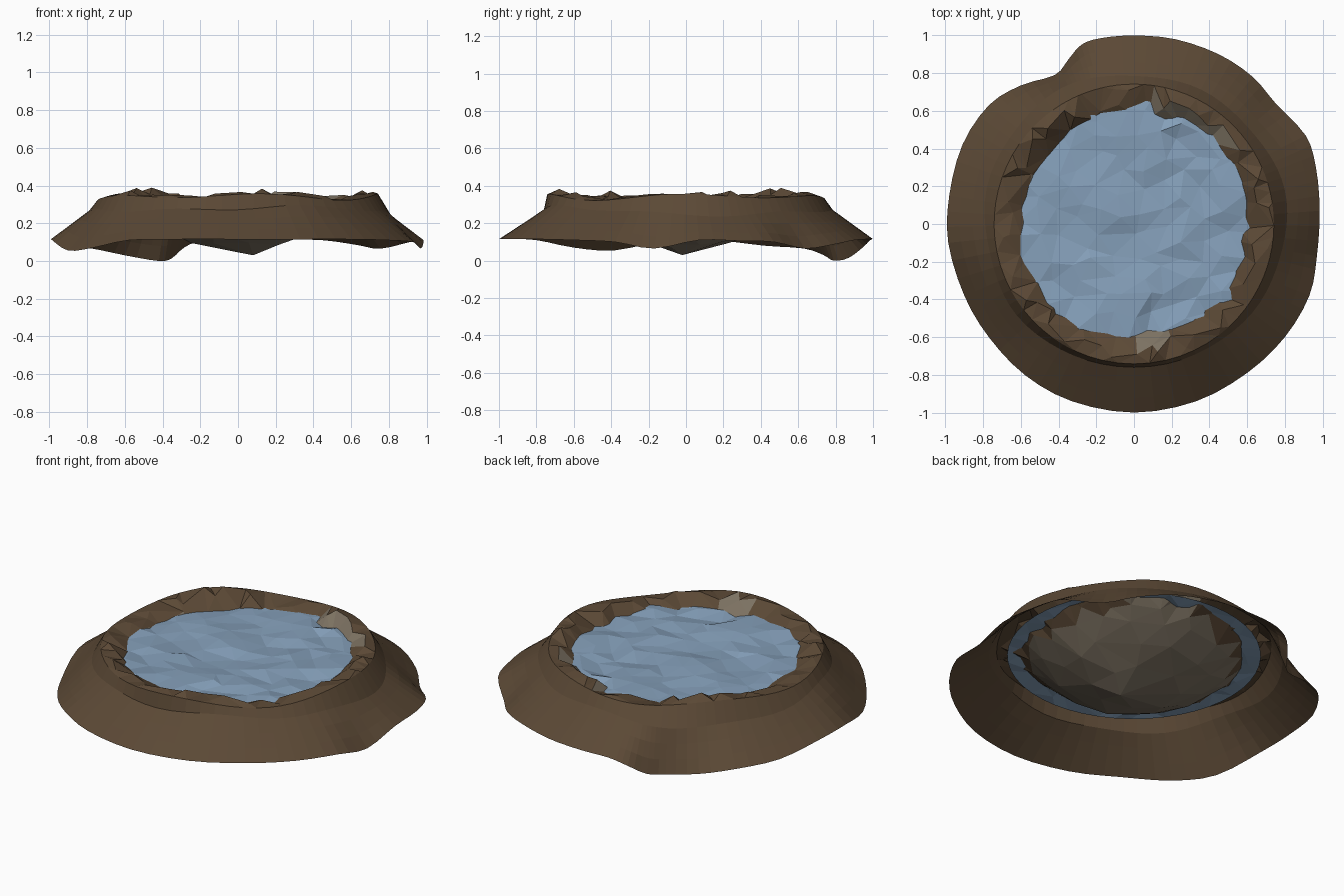
import bpy, bmesh, math, random
from mathutils import Vector
from mathutils.geometry import delaunay_2d_cdt

if "Cube" in bpy.data.objects:
    bpy.data.objects.remove(bpy.data.objects["Cube"])

random.seed(11)


def material(name, rgb):
    m = bpy.data.materials.new(name)
    m.diffuse_color = (*rgb, 1)
    m.use_nodes = True
    m.node_tree.nodes["Principled BSDF"].inputs["Base Color"].default_value = m.diffuse_color
    return m


EARTH = material("earth", (0.105, 0.066, 0.036))
BED = material("pond_bed", (0.20, 0.165, 0.12))
WATER = material("water", (0.235, 0.35, 0.49))


def lerp_table(table, r):
    for (r0, z0), (r1, z1) in zip(table, table[1:]):
        if r <= r1:
            return z0 + (z1 - z0) * (r - r0) / (r1 - r0)
    return table[-1][1]


def add_triangulated(bm, points):
    """Triangulate scattered 3D points as seen from above."""
    flat = [Vector((p[0], p[1])) for p in points]
    faces = delaunay_2d_cdt(flat, [], [], 0, 1e-6)[2]
    vs = [bm.verts.new(p) for p in points]
    for f in faces:
        bm.faces.new([vs[i] for i in f])


def scatter_ring(r, n, jr, ja):
    out = []
    start = random.random()
    for i in range(n):
        a = 2 * math.pi * (i + start + random.uniform(-ja, ja)) / n
        rr = r + random.uniform(-jr, jr)
        out.append((rr * math.cos(a), rr * math.sin(a)))
    return out


def finish(bm, name, mats):
    bmesh.ops.remove_doubles(bm, verts=bm.verts, dist=1e-4)
    bm.normal_update()
    for f in bm.faces:
        if f.normal.z < 0:
            f.normal_flip()
    me = bpy.data.meshes.new(name)
    bm.to_mesh(me)
    bm.free()
    for m in mats:
        me.materials.append(m)
    ob = bpy.data.objects.new(name, me)
    bpy.context.collection.objects.link(ob)
    return ob


# Foot of the bank: x, y, z around the uneven outline
FOOT = [(0.985, 0.07, 0.11), (0.965, 0.3, 0.105), (0.91, 0.47, 0.10), (0.755, 0.635, 0.065),
        (0.63, 0.78, 0.085), (0.45, 0.90, 0.11), (0.22, 0.98, 0.115), (0, 1.0, 0.115),
        (-0.18, 0.985, 0.11), (-0.28, 0.95, 0.075), (-0.35, 0.87, 0.015), (-0.42, 0.79, 0.0),
        (-0.60, 0.735, 0.03), (-0.77, 0.63, 0.065), (-0.91, 0.42, 0.08), (-0.98, 0.15, 0.11),
        (-0.985, -0.1, 0.11), (-0.90, -0.38, 0.055), (-0.77, -0.6, 0.07), (-0.58, -0.80, 0.11),
        (-0.33, -0.94, 0.115), (0, -1.0, 0.115), (0.33, -0.94, 0.115), (0.60, -0.79, 0.115),
        (0.80, -0.60, 0.11), (0.93, -0.38, 0.10), (0.97, -0.17, 0.065)]


def smooth_loop(pts, steps):
    out, n = [], len(pts)
    for i in range(n):
        a, b, c, d = (Vector(pts[(i + k) % n]) for k in (-1, 0, 1, 2))
        for s in range(steps):
            t = s / steps
            out.append(0.5 * (2 * b + (c - a) * t + (2 * a - 5 * b + 4 * c - d) * t * t
                              + (3 * b - a - 3 * c + d) * t ** 3))
    return out


foot = smooth_loop(FOOT, 3)
for p in foot:
    p.z = max(p.z, 0.0)


def crest_wave(a):
    """Slow rise and fall of the rim around the pond."""
    return 0.012 * math.sin(5 * a + 2) + 0.008 * math.sin(3 * a + 0.6)


# Outer bank: rings running from the foot up to the shoulder and lip
bm = bmesh.new()
R_LIP = 0.742
shoulder, lip = [], []
for p in foot:
    a = math.atan2(p.y, p.x)
    front = max(0.0, -math.sin(a)) ** 2
    wob = 0.012 * math.sin(3 * a + 1) + 0.008 * math.sin(7 * a)
    rs = 0.80 - 0.04 * front + wob * (1 - front)
    shoulder.append(Vector((rs * math.cos(a), rs * math.sin(a), 0.256 + 0.03 * front - wob)))
    lip.append(Vector((R_LIP * math.cos(a), R_LIP * math.sin(a), 0.342 + crest_wave(a))))
rings = [foot]
for t in (0.33, 0.67):
    rings.append([p.lerp(q, t) for p, q in zip(foot, shoulder)])
rings += [shoulder, lip]
grid = [[bm.verts.new(p) for p in ring] for ring in rings]
n = len(foot)
for lo, hi in zip(grid, grid[1:]):
    for i in range(n):
        j = (i + 1) % n
        bm.faces.new((lo[i], lo[j], hi[j], hi[i]))

# Craggy rim and the basin below the water, joined to the bank
SECTION = [(0, 0.035), (0.25, 0.095), (0.40, 0.16), (0.52, 0.235), (0.595, 0.295),
           (0.64, 0.338), (0.69, 0.362), (0.742, 0.35)]
pts = [tuple(p) for p in lip]
for r, count, jr, ja, jz in ((0.70, 26, 0.025, 0.35, 0.014), (0.645, 24, 0.025, 0.4, 0.016),
                             (0.585, 24, 0.025, 0.35, 0.014), (0.51, 18, 0.02, 0.25, 0.012),
                             (0.39, 13, 0.025, 0.25, 0.012), (0.23, 8, 0.03, 0.2, 0.012)):
    for x, y in scatter_ring(r, count, jr, ja):
        z = lerp_table(SECTION, math.hypot(x, y)) + random.uniform(-jz, jz)
        z += crest_wave(math.atan2(y, x)) if r > 0.6 else 0
        pts.append((x, y, min(z, 0.393)))
pts.append((0.08, -0.02, 0.03))
add_triangulated(bm, pts)
for f in bm.faces:
    c = f.calc_center_median()
    r = math.hypot(c.x, c.y)
    a = math.degrees(math.atan2(c.y, c.x))
    if r < 0.56 or (r < 0.66 and (42 < a < 85 or -90 < a < -75)):
        f.material_index = 1
finish(bm, "earth_bank", [EARTH, BED])

# Rippled water sheet with a clean round edge
bm = bmesh.new()
pts = [(x, y, 0.298) for x, y in scatter_ring(0.685, 48, 0, 0)]
for r, count in ((0.60, 32), (0.50, 26), (0.40, 20), (0.29, 15), (0.18, 9), (0.07, 4)):
    for x, y in scatter_ring(r, count, 0.03, 0.35):
        pts.append((x, y, 0.302 + random.uniform(-0.015, 0.015)))
add_triangulated(bm, pts)
finish(bm, "water_surface", [WATER])
